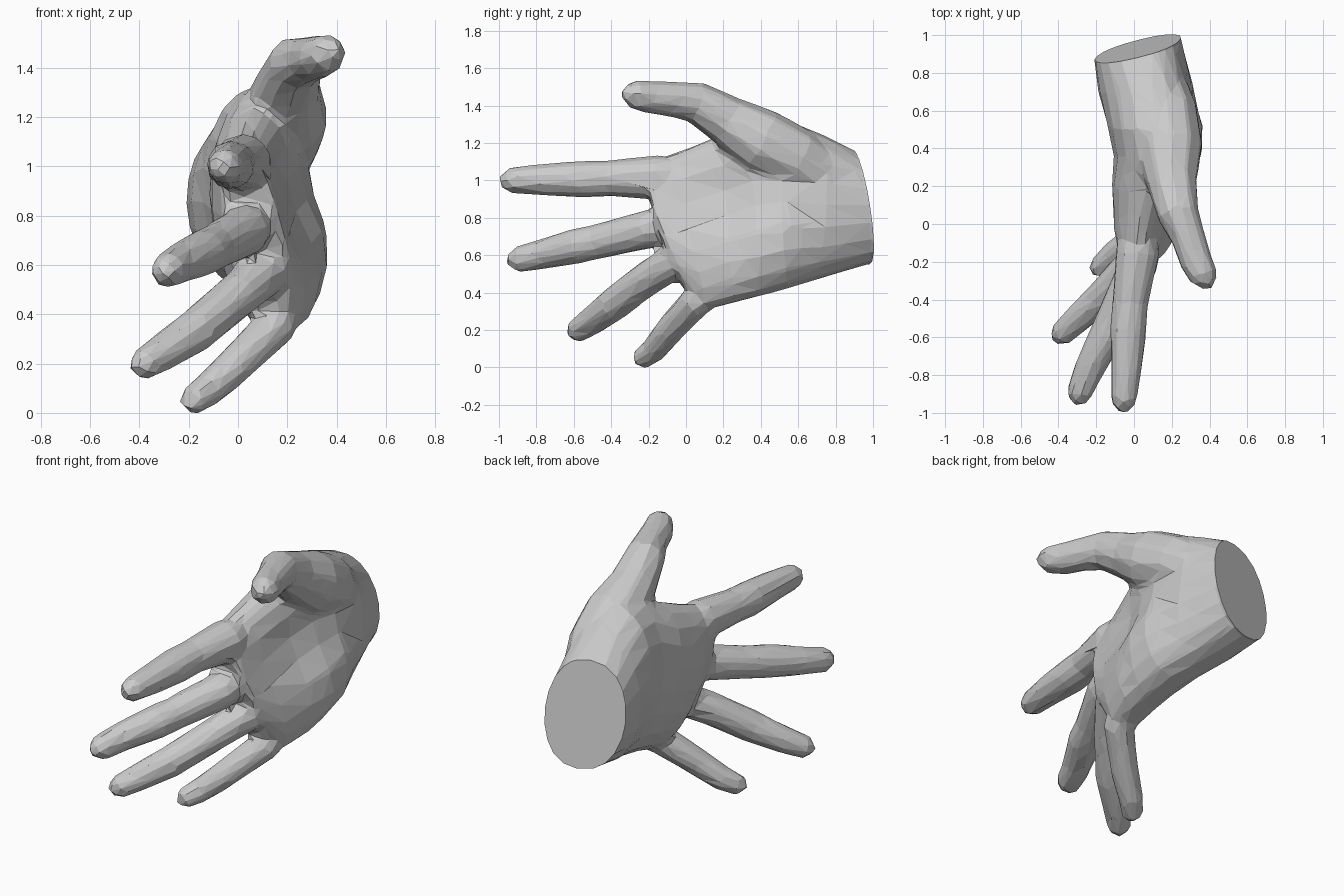
import bpy, bmesh, math
from mathutils import Vector

if "Cube" in bpy.data.objects:
    bpy.data.objects.remove(bpy.data.objects["Cube"])


def loft(name, rings, tip=None):
    """Skin closed rings of points; close the far end with a point or a cap."""
    bm = bmesh.new()
    loops = [[bm.verts.new(p) for p in r] for r in rings]
    n = len(loops[0])
    for a, b in zip(loops, loops[1:]):
        for i in range(n):
            j = (i + 1) % n
            bm.faces.new((a[i], a[j], b[j], b[i]))
    bm.faces.new(loops[0])
    if tip is None:
        bm.faces.new(loops[-1])
    else:
        end = bm.verts.new(tip)
        for i in range(n):
            bm.faces.new((loops[-1][i], loops[-1][(i + 1) % n], end))
    bmesh.ops.triangulate(bm, faces=[f for f in bm.faces if len(f.verts) > 4])
    bmesh.ops.recalc_face_normals(bm, faces=bm.faces)
    mesh = bpy.data.meshes.new(name)
    bm.to_mesh(mesh)
    bm.free()
    obj = bpy.data.objects.new(name, mesh)
    bpy.context.collection.objects.link(obj)
    return obj


def digit(name, path, sides=10):
    """Tapering tube along (x, y, z, radius) stations with a rounded tip."""
    pts = [Vector(p[:3]) for p in path]
    rings = []
    for i, p in enumerate(pts):
        t = (pts[min(i + 1, len(pts) - 1)] - pts[max(i - 1, 0)]).normalized()
        u = t.cross(Vector((1, 0, 0))).normalized()
        v = t.cross(u)
        r = path[i][3] * 1.05
        rings.append([p + r * (math.cos(a) * u + math.sin(a) * v)
                      for a in (math.tau * k / sides for k in range(sides))])
    end = pts[-1] + (pts[-1] - pts[-2]).normalized() * path[-1][3] * 0.75
    return loft(name, rings, end)


def palm_ring(top, bottom, back, front, bow, shear, cup, sides=20):
    """Oval from top to bottom edge; the palm side is hollowed by cup."""
    T, B = Vector(top), Vector(bottom)
    mid, half = (T + B) / 2, (T - B) / 2
    out = Vector((half.z, 0, -half.x)).normalized()
    ring = []
    for k in range(sides):
        a = math.tau * k / sides
        c, s = math.cos(a), math.sin(a)
        w = abs(s) ** 0.85
        hollow = 1 - cup * math.exp(-((c - 0.2) / 0.45) ** 2)
        off = front * w * hollow if s > 0 else -back * w
        p = mid + half * c + out * off
        p.y += shear * off - bow * s * s
        ring.append(p)
    return ring


def apply(obj, kind, **settings):
    mod = obj.modifiers.new(kind, kind)
    for key, value in settings.items():
        setattr(mod, key, value)
    bpy.ops.object.modifier_apply(modifier=mod.name)


# palm, from the finger webs back past the wrist
hand = loft("hand", [palm_ring(*s) for s in (
    ((0.02, -0.22, 1.09), (0.17, 0.04, 0.36), 0.14, 0.09, 0.06, 0, 0.1),
    ((0.02, -0.05, 1.15), (0.20, 0.12, 0.31), 0.20, 0.13, 0.04, 0, 0.3),
    ((0.06, 0.18, 1.24), (0.23, 0.27, 0.35), 0.25, 0.17, 0, 0, 0.55),
    ((0.12, 0.34, 1.32), (0.21, 0.40, 0.38), 0.27, 0.21, 0, 0, 0.55),
    ((0.12, 0.50, 1.34), (0.20, 0.54, 0.42), 0.30, 0.22, 0, 0, 0.4),
    ((0.10, 0.72, 1.25), (0.12, 0.74, 0.48), 0.30, 0.21, 0, 0.1, 0.1),
    ((0.02, 0.88, 1.17), (0.04, 0.97, 0.55), 0.24, 0.22, 0, 0.25, 0),
    ((0.01, 1.00, 1.14), (0.03, 1.09, 0.54), 0.23, 0.21, 0, 0.25, 0),
)])

# thumb and fingers, each rooted inside the palm
digits = {
    "thumb": [(.15, .76, 1.0, .12), (.17, .60, 1.11, .16), (.19, .40, 1.21, .17),
              (.20, .22, 1.32, .13), (.235, .05, 1.42, .108), (.29, -.08, 1.435, .09),
              (.33, -.20, 1.445, .085), (.37, -.28, 1.46, .075), (.395, -.32, 1.47, .045)],
    "index_finger": [(.03, .08, 1.0, .08), (.02, -.15, 1.015, .115), (-.02, -.42, 1.01, .093),
                     (-.03, -.55, 1.005, .096), (-.04, -.78, 1.005, .08),
                     (-.055, -.93, 1.0, .07), (-.06, -.98, 1.0, .045)],
    "middle_finger": [(.06, .05, .79, .08), (.03, -.20, .74, .10), (-.10, -.48, .67, .09),
                      (-.14, -.58, .65, .092), (-.24, -.77, .605, .078),
                      (-.29, -.90, .575, .069), (-.30, -.94, .57, .045)],
    "ring_finger": [(.12, .08, .65, .06), (.10, -.07, .56, .092), (0, -.20, .48, .09),
                    (-.17, -.39, .335, .087), (-.30, -.50, .25, .075),
                    (-.385, -.585, .195, .064), (-.415, -.605, .185, .042)],
    "little_finger": [(.19, .20, .46, .07), (.15, .05, .35, .083), (.06, -.03, .265, .078),
                      (-.02, -.10, .185, .075), (-.12, -.17, .095, .068),
                      (-.185, -.235, .05, .06), (-.21, -.255, .035, .038)],
}

# weld every digit onto the palm as one skin
bpy.context.view_layer.objects.active = hand
for name, path in digits.items():
    part = digit(name, path)
    apply(hand, 'BOOLEAN', operation='UNION', solver='EXACT', object=part)
    bpy.data.objects.remove(part)

# blend the webs, then reduce to low-poly facets
apply(hand, 'REMESH', mode='VOXEL', voxel_size=0.018)
apply(hand, 'SMOOTH', factor=0.5, iterations=10)
apply(hand, 'DECIMATE', ratio=1500 / (2 * len(hand.data.polygons)))

# flat cut across the wrist
bm = bmesh.new()
bm.from_mesh(hand.data)
bmesh.ops.bisect_plane(bm, geom=bm.verts[:] + bm.edges[:] + bm.faces[:],
                       plane_co=(0.03, 0.93, 0.86), plane_no=(-0.25, 1, 0.15),
                       clear_outer=True)
bmesh.ops.holes_fill(bm, edges=[e for e in bm.edges if e.is_boundary], sides=0)
bmesh.ops.recalc_face_normals(bm, faces=bm.faces)
for f in bm.faces:
    f.smooth = False
bm.to_mesh(hand.data)
bm.free()
